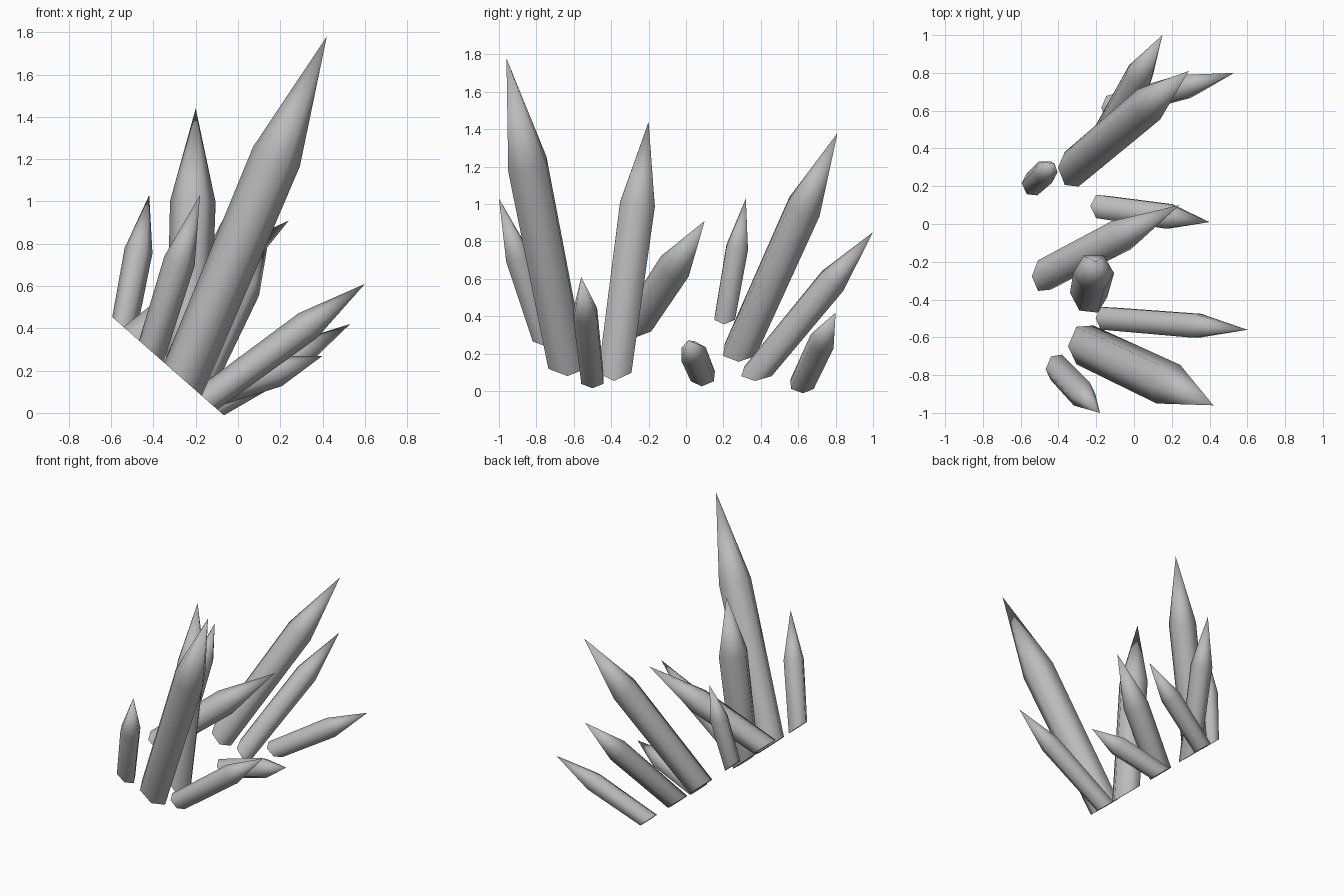
import bpy, bmesh, math
from mathutils import Vector

cube = bpy.data.objects.get("Cube")
if cube:
    bpy.data.objects.remove(cube, do_unlink=True)

SIDES = 6
SLOPE, OFFSET = -0.88, -0.07      # sloping rock plane all crystals grow from
TAPER = 0.94                      # base is slightly slimmer than the shoulder

stone = bpy.data.materials.new("grey_crystal")
stone.use_nodes = True
grey = (0.5, 0.5, 0.5, 1)
stone.diffuse_color = grey
stone.node_tree.nodes["Principled BSDF"].inputs["Base Color"].default_value = grey


def crystal(name, base_x, base_y, tip, radius, shoulder):
    """Six-sided prism with a long point, its foot cut by the sloping plane."""
    base = Vector((base_x, base_y, OFFSET + SLOPE * base_x))
    tip = Vector(tip)
    axis = (tip - base).normalized()
    u = Vector((0, 1, 0)).cross(axis).normalized()
    v = axis.cross(u)
    normal = Vector((-SLOPE, 0, 1))
    bm = bmesh.new()
    foot, ring = [], []
    for i in range(SIDES):
        a = math.tau * i / SIDES
        out = (u * math.cos(a) + v * math.sin(a)) * radius
        ring.append(bm.verts.new(base.lerp(tip, shoulder) + out))
        # slide the foot corner along the axis onto the plane
        low = out * TAPER
        foot.append(bm.verts.new(base + low - axis * (low.dot(normal) / axis.dot(normal))))
    point = bm.verts.new(tip)
    for i in range(SIDES):
        j = (i + 1) % SIDES
        bm.faces.new((foot[i], foot[j], ring[j], ring[i])).smooth = True
        bm.faces.new((ring[i], ring[j], point)).smooth = True
    cap = bm.faces.new(foot[::-1])
    for edge in cap.edges:
        edge.smooth = False
    mesh = bpy.data.meshes.new(name)
    bm.to_mesh(mesh)
    bm.free()
    mesh.materials.append(stone)
    bpy.context.collection.objects.link(bpy.data.objects.new(name, mesh))


# name, base x, base y, tip, radius, shoulder position along the axis
crystal("tallest_crystal", -0.26, -0.64, (0.42, -0.96, 1.78), 0.12, 0.65)
crystal("front_small_crystal", -0.41, -0.76, (-0.18, -1.0, 1.03), 0.075, 0.58)
crystal("front_leaning_crystal", -0.15, -0.5, (0.6, -0.56, 0.61), 0.073, 0.64)
crystal("upright_crystal", -0.24, -0.375, (-0.2, -0.2, 1.44), 0.108, 0.66)
crystal("middle_crystal", -0.475, -0.27, (0.24, 0.1, 0.91), 0.092, 0.57)
crystal("middle_low_crystal", -0.17, 0.09, (0.4, 0.01, 0.27), 0.075, 0.62)
crystal("high_small_crystal", -0.54, 0.21, (-0.42, 0.32, 1.03), 0.067, 0.58)
crystal("back_tall_crystal", -0.33, 0.29, (0.29, 0.81, 1.38), 0.1, 0.66)
crystal("back_crystal", -0.2, 0.385, (0.15, 1.0, 0.85), 0.08, 0.65)
crystal("back_low_crystal", -0.12, 0.62, (0.53, 0.8, 0.42), 0.072, 0.6)
